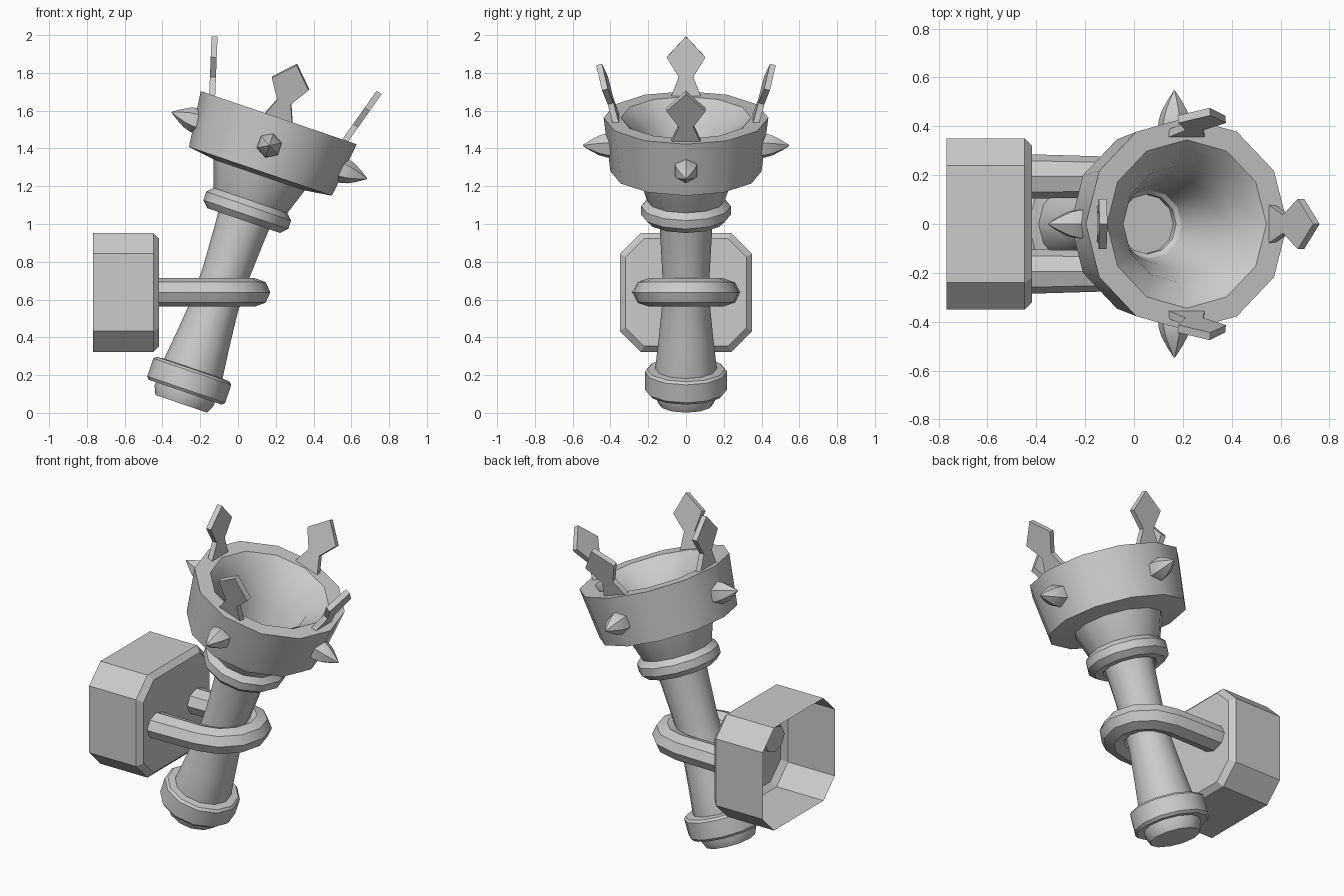
import bpy, bmesh
from math import sin, cos, pi, radians
from mathutils import Matrix, Vector

if "Cube" in bpy.data.objects:
    bpy.data.objects.remove(bpy.data.objects["Cube"])

# Torch frame: local z runs along the tilted torch axis
TORCH = Matrix.Translation((-0.30, 0, 0.048)) @ Matrix.Rotation(radians(18.8), 4, 'Y')


def finish(name, bm, matrix=Matrix(), smooth=True):
    bmesh.ops.recalc_face_normals(bm, faces=bm.faces)
    me = bpy.data.meshes.new(name)
    bm.to_mesh(me)
    bm.free()
    ob = bpy.data.objects.new(name, me)
    bpy.context.collection.objects.link(ob)
    ob.matrix_world = matrix
    if smooth:
        bpy.ops.object.select_all(action='DESELECT')
        ob.select_set(True)
        bpy.context.view_layer.objects.active = ob
        bpy.ops.object.shade_smooth_by_angle(angle=radians(38))
    return ob


def bridge(bm, rings, closed_path=False):
    n = len(rings[0])
    pairs = list(zip(rings, rings[1:]))
    if closed_path:
        pairs.append((rings[-1], rings[0]))
    for a, b in pairs:
        for i in range(n):
            j = (i + 1) % n
            bm.faces.new((a[i], a[j], b[j], b[i]))


def lathe(name, profile, matrix, n=12, closed=False):
    """Revolve (radius, height) points; open profiles get capped ends."""
    bm = bmesh.new()
    rings = [[bm.verts.new((r * cos(2 * pi * i / n), r * sin(2 * pi * i / n), h))
              for i in range(n)] for r, h in profile]
    bridge(bm, rings, closed)
    if not closed:
        bm.faces.new(rings[0])
        bm.faces.new(rings[-1])
    return finish(name, bm, matrix)


# Shaft with its foot
lathe("shaft", [(0.145, 0), (0.165, 0.045), (0.165, 0.10), (0.163, 0.20), (0.145, 0.36),
                (0.127, 0.55), (0.125, 0.72), (0.137, 0.95), (0.145, 1.06)], TORCH)
lathe("foot_collar", [(0.15, 0.07), (0.205, 0.065), (0.218, 0.08), (0.218, 0.18),
                      (0.205, 0.193), (0.15, 0.198)], TORCH, closed=True)

# Rounded ring below the bowl
lathe("neck_ring", [(0.18 + 0.062 * cos(a * pi / 4 + pi / 8), 1.082 + 0.062 * sin(a * pi / 4 + pi / 8))
                    for a in range(8)], TORCH, closed=True)

# Hollow bowl with flared neck, the last points run down the inside
lathe("bowl", [(0.15, 1.04), (0.20, 1.12), (0.255, 1.28), (0.40, 1.30), (0.436, 1.60),
               (0.345, 1.60), (0.24, 1.50), (0.195, 1.34), (0.165, 1.25), (0.13, 1.07)], TORCH)

# Four spikes and four crown blades around the bowl
half = [(0.08, -0.02), (0.038, 0.085), (0.103, 0.19)]
outline = half + [(0, 0.30)] + [(-y, z) for y, z in reversed(half)]
for k in range(4):
    turn = TORCH @ Matrix.Rotation(k * pi / 2, 4, 'Z')
    lathe(f"spike_{k + 1}", [(0.068, 0.37), (0.067, 0.42), (0.055, 0.46), (0.03, 0.505), (0.003, 0.546)],
          turn @ Matrix.Translation((0, 0, 1.445)) @ Matrix.Rotation(pi / 2, 4, 'Y'), n=6)
    bm = bmesh.new()
    rings = [[bm.verts.new((x, y, z)) for y, z in outline] for x in (-0.016, 0.016)]
    bridge(bm, rings)
    for r in rings:
        bm.faces.new(r)
    finish(f"crown_blade_{k + 1}", bm,
           turn @ Matrix.Translation((0.375, 0, 1.61)) @ Matrix.Rotation(radians(16.5), 4, 'Y'), smooth=False)

# Wall plate: chamfered block, open at the back
bm = bmesh.new()
rings = []
for x, inset in ((-0.767, 0), (-0.448, 0), (-0.418, 0.03)):
    a, b, c = 0.35 - inset, 0.315 - inset, 0.11 - inset * 0.4
    pts = [(a, b - c), (a - c, b), (c - a, b), (-a, b - c),
           (-a, c - b), (c - a, -b), (a - c, -b), (a, c - b)]
    rings.append([bm.verts.new((x, y, z + 0.638)) for y, z in pts])
bridge(bm, rings)
bm.faces.new(rings[-1])
finish("wall_plate", bm, smooth=False)

# U-shaped holder looping round the shaft
path = [(Vector((-0.47, -0.195, 0)), -pi / 2)]
path += [(Vector((-0.105 + 0.193 * cos(a), 0.193 * sin(a), 0)), a)
         for a in [-pi / 2 + i * pi / 6 for i in range(7)]]
path += [(Vector((-0.47, 0.195, 0)), pi / 2)]
bm = bmesh.new()
rings = []
for k, (p, a) in enumerate(path):
    w = 0.092 if k in (0, len(path) - 1) else 0.083
    out = Vector((cos(a), sin(a), 0))
    rings.append([bm.verts.new(p + out * w * cos(t) + Vector((0, 0, 0.638 + 0.076 * sin(t))))
                  for t in [i * pi / 4 for i in range(8)]])
bridge(bm, rings)
bm.faces.new(rings[0])
bm.faces.new(rings[-1])
ob = finish("holder_loop", bm)
bpy.context.view_layer.objects.active = ob
bpy.ops.object.shade_smooth_by_angle(angle=radians(50))
